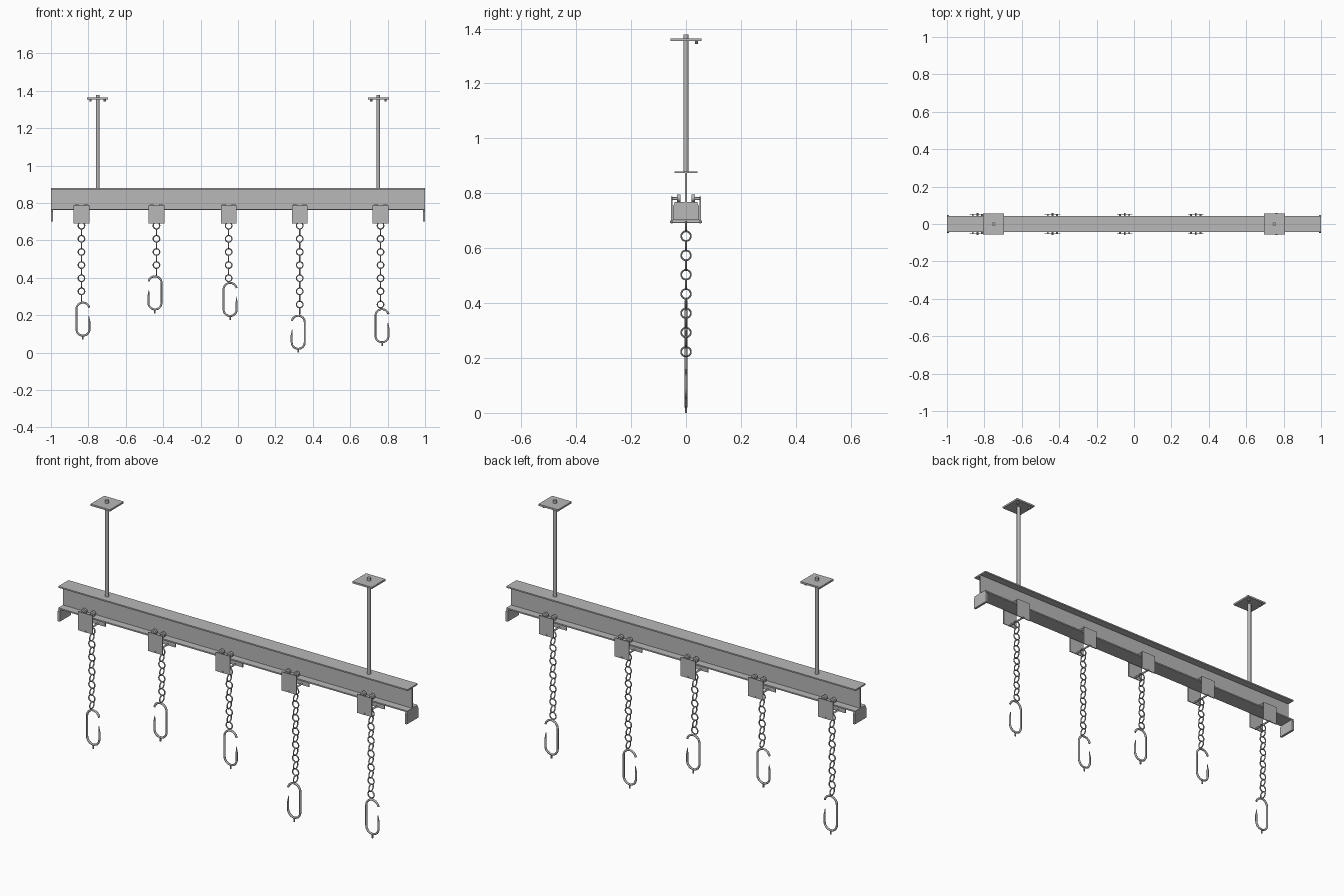
import bpy, bmesh, math
from mathutils import Matrix, Vector

cube = bpy.data.objects.get("Cube")
if cube:
    bpy.data.objects.remove(cube, do_unlink=True)

steel = bpy.data.materials.new("grey_steel")
steel.use_nodes = True
GREY = (0.48, 0.48, 0.48, 1)
steel.diffuse_color = GREY
steel.node_tree.nodes["Principled BSDF"].inputs["Base Color"].default_value = GREY


def finish(name, bm, smooth=False):
    bmesh.ops.recalc_face_normals(bm, faces=bm.faces)
    mesh = bpy.data.meshes.new(name)
    bm.to_mesh(mesh)
    bm.free()
    mesh.materials.append(steel)
    obj = bpy.data.objects.new(name, mesh)
    bpy.context.collection.objects.link(obj)
    if smooth:
        bpy.ops.object.select_all(action='DESELECT')
        obj.select_set(True)
        bpy.context.view_layer.objects.active = obj
        bpy.ops.object.shade_smooth_by_angle(angle=math.radians(40))
    return obj


def box(name, center, size):
    bm = bmesh.new()
    bmesh.ops.create_cube(bm, size=1, matrix=Matrix.Translation(center) @ Matrix.Diagonal((*size, 1)))
    return finish(name, bm)


def cylinder(name, start, end, radius, sides=16):
    a, b = Vector(start), Vector(end)
    turn = (b - a).to_track_quat('Z', 'Y').to_matrix().to_4x4()
    bm = bmesh.new()
    bmesh.ops.create_cone(bm, cap_ends=True, segments=sides, radius1=radius, radius2=radius,
                          depth=(b - a).length, matrix=Matrix.Translation((a + b) / 2) @ turn)
    return finish(name, bm, True)


def prism(name, profile, x0, x1):
    """Extrude a (y, z) profile along x."""
    bm = bmesh.new()
    face = bm.faces.new([bm.verts.new((x0, y, z)) for y, z in profile])
    out = bmesh.ops.extrude_face_region(bm, geom=[face])
    verts = [v for v in out["geom"] if isinstance(v, bmesh.types.BMVert)]
    bmesh.ops.translate(bm, verts=verts, vec=(x1 - x0, 0, 0))
    return finish(name, bm)


def mirrored(half):
    """Close a half profile across y = 0."""
    return half + [(-y, z) for y, z in reversed(half)]


def add_link(bm, center, along_x, major=0.0175, minor=0.0032, n=20, m=8):
    """One round chain link, either lying in the xz plane or the yz plane."""
    rings = []
    for i in range(n):
        a = math.tau * i / n
        ring = []
        for j in range(m):
            b = math.tau * j / m
            r, off = major + minor * math.cos(b), minor * math.sin(b)
            p, q = r * math.cos(a), r * math.sin(a)
            local = Vector((p, off, q)) if along_x else Vector((off, p, q))
            ring.append(bm.verts.new(local + center))
        rings.append(ring)
    for i in range(n):
        s, t = rings[i], rings[(i + 1) % n]
        for j in range(m):
            k = (j + 1) % m
            bm.faces.new((s[j], t[j], t[k], s[k]))


def hook(x, z, side):
    """Open oval hook hanging below a link centred at z, opening towards side."""
    cx, r, top, low = 0.008, 0.035, -0.06, -0.167
    pts = []
    for i in range(15):
        a = math.radians(12 + 168 * i / 14)
        pts.append((cx + r * math.cos(a), top + r * math.sin(a)))
    for i in range(15):
        a = math.pi + math.pi * i / 14
        pts.append((cx + r * math.cos(a), low + r * math.sin(a)))
    pts += [(cx + r, -0.13), (cx + r - 0.003, -0.098)]
    curve = bpy.data.curves.new("hook", 'CURVE')
    curve.dimensions = '3D'
    curve.bevel_depth = 0.0052
    curve.bevel_resolution = 2
    curve.use_fill_caps = True
    line = curve.splines.new('POLY')
    line.points.add(len(pts) - 1)
    for point, (px, pz) in zip(line.points, pts):
        point.co = (x + side * px, 0, z + pz, 1)
    line.points[-1].radius = 0.25
    curve.materials.append(steel)
    obj = bpy.data.objects.new("hook", curve)
    bpy.context.collection.objects.link(obj)
    bpy.ops.object.select_all(action='DESELECT')
    obj.select_set(True)
    bpy.context.view_layer.objects.active = obj
    bpy.ops.object.convert(target='MESH')
    bpy.ops.object.shade_smooth_by_angle(angle=math.radians(50))
    # Small nub under the hook
    nx = x + side * cx
    cylinder("hook_nub", (nx, 0, z - 0.223), (nx, 0, z - 0.2), 0.004, 8)


# I-beam rail
W, T, WEB, LOW, TOP = 0.042, 0.007, 0.003, 0.762, 0.88
prism("rail_beam", mirrored([(W, LOW), (W, LOW + T), (WEB, LOW + T),
                             (WEB, TOP - T), (W, TOP - T), (W, TOP)]), -1, 1)

# End stops and ceiling hangers
for s in (-1, 1):
    prism("end_stop", mirrored([(0.047, 0.702), (0.047, 0.754), (0.04, 0.764)]), s, s * 0.988)
    x = s * 0.75
    cylinder("hanger_rod", (x, 0, TOP - 0.004), (x, 0, 1.378), 0.009)
    box("ceiling_plate", (x, 0, 1.359), (0.112, 0.112, 0.009))
    for dx in (-0.038, 0.038):
        cylinder("plate_bolt", (x + dx, 0.038, 1.344), (x + dx, 0.038, 1.357), 0.006, 8)

# Trolleys with chains and hooks: position, number of links, opening side
for x, links, side in ((-0.837, 12, 1), (-0.436, 8, -1), (-0.05, 9, 1),
                       (0.33, 14, -1), (0.762, 13, 1)):
    for s in (-1, 1):
        box("trolley_plate", (x, s * 0.052, 0.739), (0.084, 0.005, 0.097))
        for dx in (-0.025, 0.025):
            cylinder("trolley_wheel", (x + dx, s * 0.02, 0.7825), (x + dx, s * 0.032, 0.7825), 0.0135)
            cylinder("wheel_axle", (x + dx, s * 0.03, 0.7805), (x + dx, s * 0.052, 0.7805), 0.005, 10)
    cylinder("trolley_pin", (x, -0.058, 0.696), (x, 0.058, 0.696), 0.0045, 10)
    bm = bmesh.new()
    for i in range(links):
        add_link(bm, Vector((x, 0, 0.679 - 0.0351 * i)), i % 2 == 0)
    finish("chain", bm, True)
    hook(x, 0.679 - 0.0351 * (links - 1), side)
